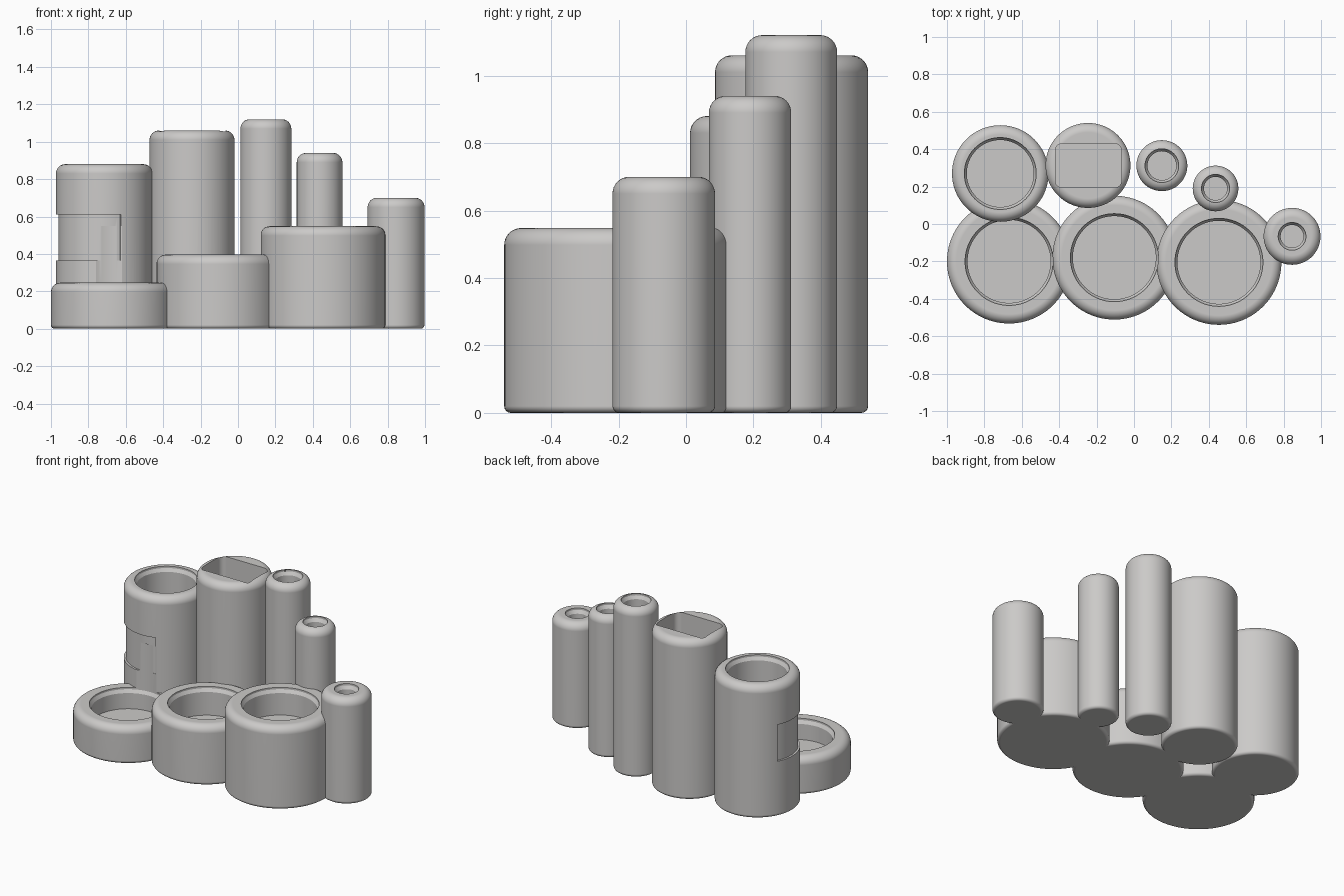
import bpy, bmesh, math

if "Cube" in bpy.data.objects:
    bpy.data.objects.remove(bpy.data.objects["Cube"])

SEG = 96
grey = bpy.data.materials.new("warm_grey")
grey.diffuse_color = (0.6, 0.59, 0.58, 1)
grey.use_nodes = True
grey.node_tree.nodes["Principled BSDF"].inputs["Base Color"].default_value = grey.diffuse_color


def finish(name, bm):
    bmesh.ops.recalc_face_normals(bm, faces=bm.faces)
    me = bpy.data.meshes.new(name)
    bm.to_mesh(me)
    bm.free()
    me.materials.append(grey)
    ob = bpy.data.objects.new(name, me)
    bpy.context.collection.objects.link(ob)
    return ob


def lathe(name, x, y, profile):
    """Closed solid of revolution from (radius, z) points."""
    bm = bmesh.new()
    rings = []
    for r, z in profile:
        rings.append([bm.verts.new((x + r * math.cos(2 * math.pi * i / SEG),
                                    y + r * math.sin(2 * math.pi * i / SEG), z))
                      for i in range(SEG)])
    for a, b in zip(rings, rings[1:]):
        for i in range(SEG):
            j = (i + 1) % SEG
            bm.faces.new((a[i], a[j], b[j], b[i]))
    bm.faces.new(rings[0])
    bm.faces.new(rings[-1])
    return finish(name, bm)


def prism(name, points, z0, z1):
    bm = bmesh.new()
    f = bm.faces.new([bm.verts.new((x, y, z0)) for x, y in points])
    ext = bmesh.ops.extrude_face_region(bm, geom=[f])
    for v in ext["geom"]:
        if isinstance(v, bmesh.types.BMVert):
            v.co.z = z1
    return finish(name, bm)


def arc(cx, cy, r, a0, a1, n):
    return [(cx + r * math.cos(math.radians(a0 + (a1 - a0) * i / n)),
             cy + r * math.sin(math.radians(a0 + (a1 - a0) * i / n))) for i in range(n + 1)]


def boolean(target, other, op):
    m = target.modifiers.new(op, 'BOOLEAN')
    m.operation, m.solver, m.object = op, 'EXACT', other
    bpy.context.view_layer.objects.active = target
    bpy.ops.object.modifier_apply(modifier=m.name)
    bpy.data.objects.remove(other)


# name, x, y, radius, height, hole radius, hole floor, cutter top
cups = [
    ("tray_low", -0.668, -0.20, 0.332, 0.246, 0.235, 0.11, 0.55),
    ("tray_mid", -0.105, -0.18, 0.331, 0.396, 0.235, 0.21, 0.70),
    ("tray_high", 0.454, -0.205, 0.334, 0.548, 0.235, 0.37, 0.85),
    ("pen_cup", -0.715, 0.27, 0.258, 0.88, 0.192, 0.08, 1.2),
    ("block_cup", -0.246, 0.313, 0.227, 1.06, 0, 0.1, 1.4),
    ("tall_tube", 0.149, 0.312, 0.136, 1.12, 0.09, 0.08, 1.4),
    ("slim_tube", 0.436, 0.19, 0.122, 0.94, 0.075, 0.08, 1.2),
    ("short_tube", 0.845, -0.066, 0.152, 0.70, 0.074, 0.08, 1.0),
]

# solid rounded cylinders merged into one body
body = None
for name, x, y, r, h, hr, fl, top in cups:
    prof = arc(r - 0.02, 0.02, 0.02, -90, 0, 4) + arc(r - 0.05, h - 0.05, 0.05, 0, 90, 8)
    ob = lathe(name, x, y, prof)
    if body is None:
        body = ob
    else:
        boolean(body, ob, 'UNION')
body.name = "desk_organiser"

# round holes with a sloped lip, and one rounded rectangular hole
for name, x, y, r, h, hr, fl, top in cups:
    if hr:
        cut = lathe(name + "_hole", x, y, [(hr - 0.013, fl), (hr - 0.013, h - 0.032),
                                           (hr, h - 0.012), (hr, top)])
    else:
        pts = []
        for sx, sy, a in ((1, 1, 0), (-1, 1, 90), (-1, -1, 180), (1, -1, 270)):
            pts += arc(-0.244 + sx * 0.142, 0.312 + sy * 0.082, 0.035, a, a + 90, 6)
        cut = prism(name + "_hole", pts, fl, top)
    boolean(body, cut, 'DIFFERENCE')

# shallow curved label recess on the pen cup
pts = arc(-0.715, 0.27, 0.245, 153, 290, 40) + arc(-0.715, 0.27, 0.29, 290, 153, 40)
boolean(body, prism("label_recess", pts, 0.366, 0.61), 'DIFFERENCE')

# smooth shading with sharp rims
bpy.ops.object.select_all(action='DESELECT')
body.select_set(True)
bpy.context.view_layer.objects.active = body
bpy.ops.object.shade_smooth_by_angle(angle=math.radians(30))
wn = body.modifiers.new("even_normals", 'WEIGHTED_NORMAL')
wn.keep_sharp = True
